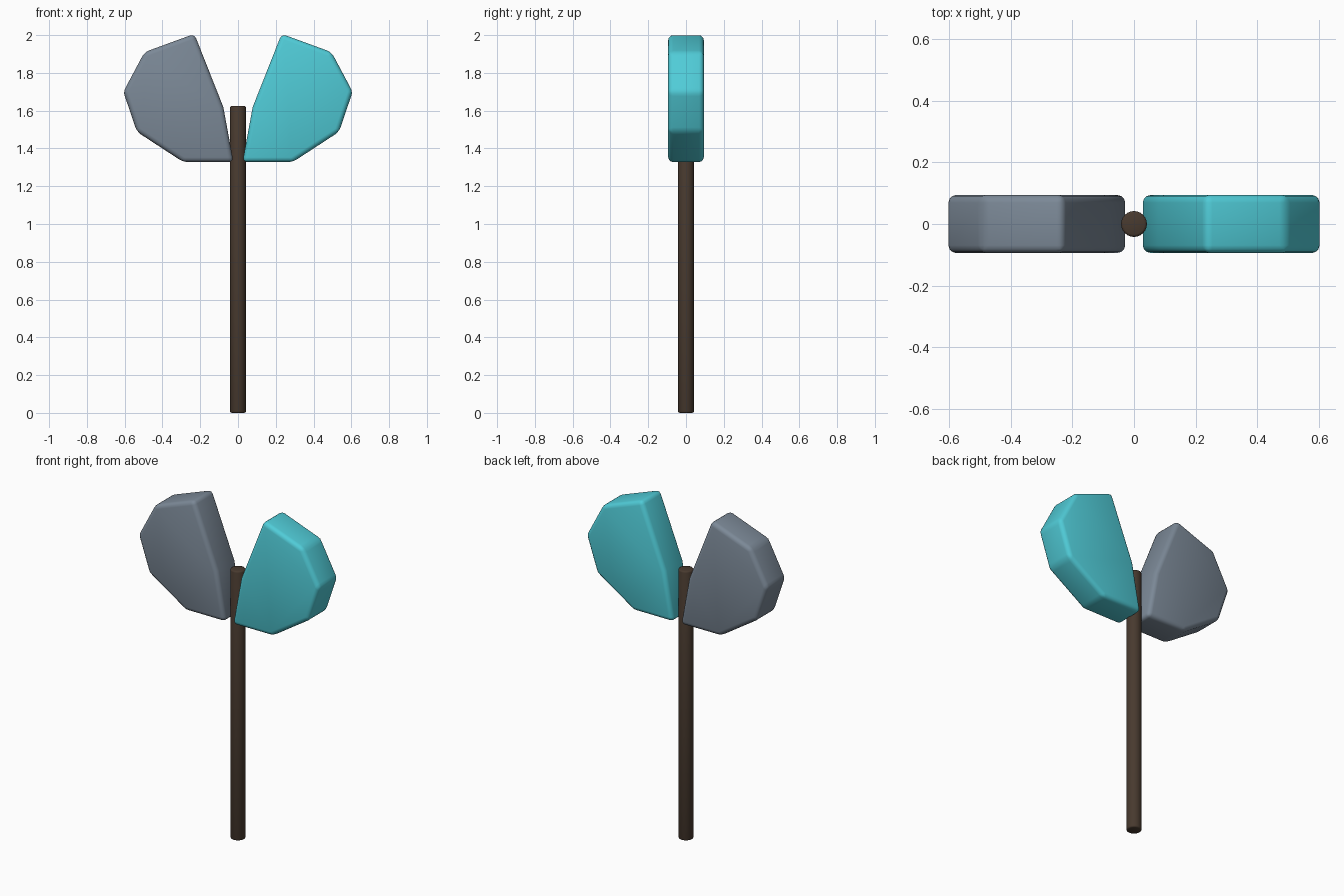
import bpy, bmesh, math

if "Cube" in bpy.data.objects:
    bpy.data.objects.remove(bpy.data.objects["Cube"])

def material(name, rgb):
    m = bpy.data.materials.new(name)
    m.diffuse_color = (*rgb, 1)
    m.use_nodes = True
    m.node_tree.nodes["Principled BSDF"].inputs["Base Color"].default_value = m.diffuse_color
    return m

def finish(obj, mat, bevel, segments):
    obj.data.materials.append(mat)
    b = obj.modifiers.new("rounded_edges", 'BEVEL')
    b.width, b.segments = bevel, segments
    b.limit_method, b.angle_limit = 'ANGLE', math.radians(25)
    for p in obj.data.polygons:
        p.use_smooth = True

# Half outline of the axe head in x, z
BLADE = [(0.024, 1.328), (0.29, 1.328), (0.535, 1.488), (0.607, 1.70),
         (0.495, 1.91), (0.231, 2.0065), (0.078, 1.62)]
HALF_THICKNESS = 0.094

def blade(name, side, mat):
    bm = bmesh.new()
    face = bm.faces.new([bm.verts.new((side * x, -HALF_THICKNESS, z)) for x, z in BLADE])
    ext = bmesh.ops.extrude_face_region(bm, geom=[face], use_keep_orig=True)
    verts = [v for v in ext["geom"] if isinstance(v, bmesh.types.BMVert)]
    bmesh.ops.translate(bm, verts=verts, vec=(0, 2 * HALF_THICKNESS, 0))
    bmesh.ops.recalc_face_normals(bm, faces=bm.faces)
    mesh = bpy.data.meshes.new(name)
    bm.to_mesh(mesh)
    bm.free()
    obj = bpy.data.objects.new(name, mesh)
    bpy.context.collection.objects.link(obj)
    finish(obj, mat, 0.025, 3)

# Two mirrored blades
blade("left_blade", -1, material("slate", (0.20, 0.25, 0.31)))
blade("right_blade", 1, material("turquoise", (0.08, 0.60, 0.68)))

# Round wooden handle
bpy.ops.mesh.primitive_cylinder_add(vertices=24, radius=0.042, depth=1.625, location=(0, 0, 0.8125))
handle = bpy.context.object
handle.name = "handle"
finish(handle, material("dark_wood", (0.065, 0.042, 0.028)), 0.008, 2)
